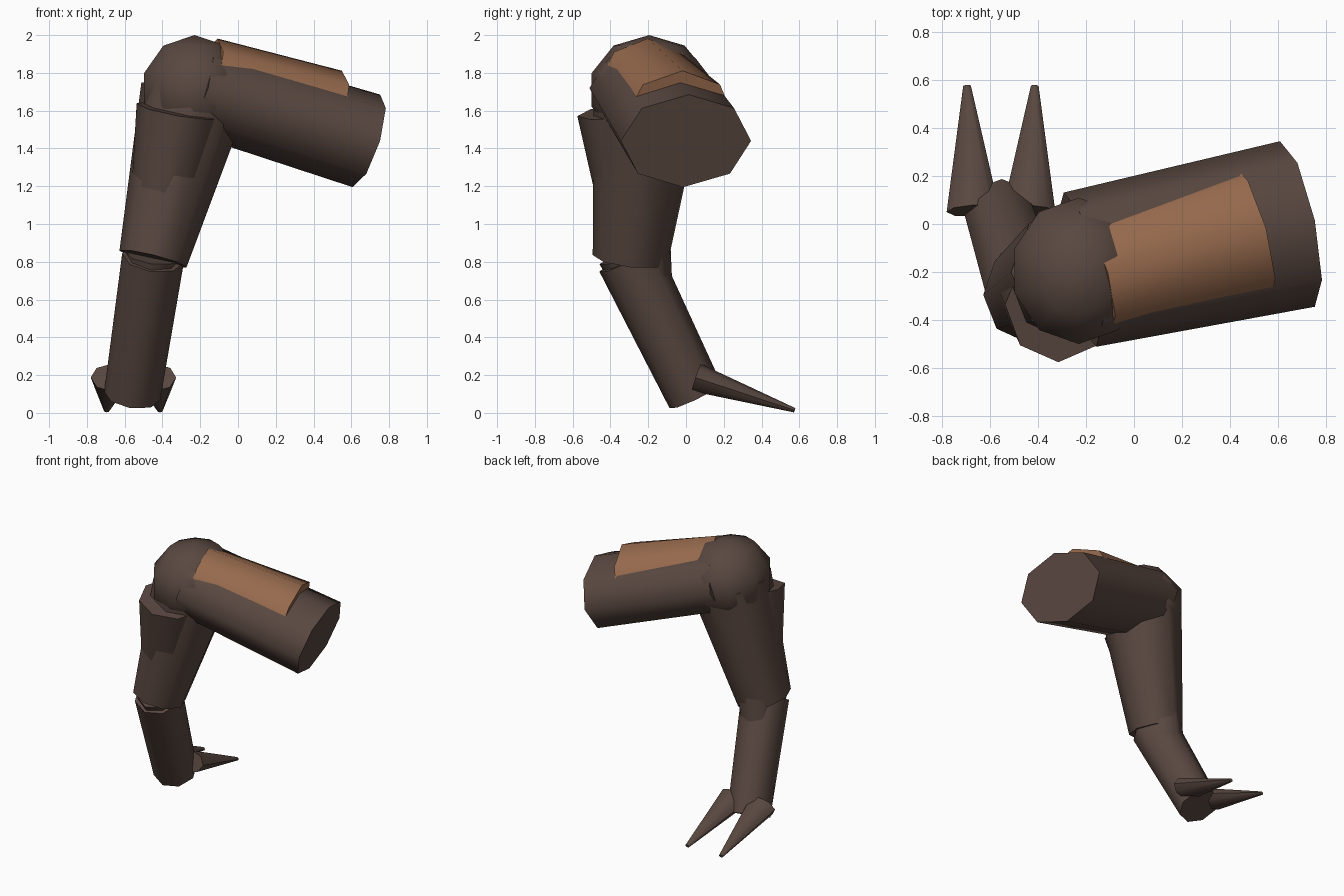
import bpy
import bmesh
from math import radians
from mathutils import Vector

cube = bpy.data.objects.get("Cube")
if cube:
    bpy.data.objects.remove(cube, do_unlink=True)


def material(name, colour):
    mat = bpy.data.materials.new(name)
    mat.use_nodes = True
    mat.diffuse_color = (*colour, 1)
    bsdf = mat.node_tree.nodes["Principled BSDF"]
    bsdf.inputs["Base Color"].default_value = (*colour, 1)
    bsdf.inputs["Roughness"].default_value = 0.8
    return mat


dark = material("dark brown", (0.1, 0.064, 0.052))
tan = material("copper brown", (0.31, 0.145, 0.075))


def finish(name, bm, mat):
    bmesh.ops.recalc_face_normals(bm, faces=bm.faces)
    mesh = bpy.data.meshes.new(name)
    bm.to_mesh(mesh)
    bm.free()
    mesh.materials.append(mat)
    mesh.shade_smooth()
    mesh.set_sharp_from_angle(angle=radians(60))
    obj = bpy.data.objects.new(name, mesh)
    bpy.context.collection.objects.link(obj)
    return obj


def limb(name, start, end, start_radii, end_radii, hint, mat=dark):
    """Eight-sided tapered segment; radii run along the hint, then across it."""
    start, end, hint = Vector(start), Vector(end), Vector(hint)
    axis = (end - start).normalized()
    along = (hint - axis * hint.dot(axis)).normalized()
    across = axis.cross(along)
    bm = bmesh.new()
    bmesh.ops.create_cone(bm, cap_ends=True, segments=8,
                          radius1=1, radius2=1, depth=2)
    for v in bm.verts:
        centre, radii = (start, start_radii) if v.co.z < 0 else (end, end_radii)
        v.co = centre + along * v.co.x * radii[0] + across * v.co.y * radii[1]
    return finish(name, bm, mat)


UP, BACK = (0, 0, 1), (0, 1, 0)

# Joint ball
bm = bmesh.new()
bmesh.ops.create_uvsphere(bm, u_segments=10, v_segments=5, radius=1)
for v in bm.verts:
    v.co = Vector((v.co.x * 0.295, v.co.y * 0.32, v.co.z * 0.29)) \
        + Vector((-0.23, -0.195, 1.71))
finish("joint_ball", bm, dark)

# Upper limb and its coloured plate
limb("upper_limb", (-0.225, -0.19, 1.72), (0.68, 0, 1.44),
     (0.24, 0.328), (0.256, 0.352), UP)
limb("upper_plate", (-0.17, -0.22, 1.74), (0.486, -0.036, 1.56),
     (0.25, 0.255), (0.26, 0.3), UP, tan)

# Middle limb and its front plate
limb("middle_limb", (-0.235, -0.2, 1.68), (-0.45, -0.295, 0.815),
     (0.29, 0.285), (0.2, 0.183), BACK)
limb("middle_plate", (-0.31, -0.335, 1.6), (-0.43, -0.25, 0.9),
     (0.242, 0.23), (0.17, 0.15), BACK)

# Lower limb and its knee sleeve
limb("lower_limb", (-0.45, -0.305, 0.82), (-0.56, 0.05, 0.09),
     (0.17, 0.165), (0.152, 0.15), BACK)
limb("knee_sleeve", (-0.45, -0.27, 0.84), (-0.5, -0.16, 0.45),
     (0.195, 0.15), (0.1, 0.1), BACK)

# Two claws
for side, x, tip in (("right", -0.67, -0.695), ("left", -0.437, -0.413)):
    limb(side + "_claw", (x, 0.055, 0.187), (tip, 0.575, 0.014),
         (0.076, 0.11), (0.012, 0.016), UP)
